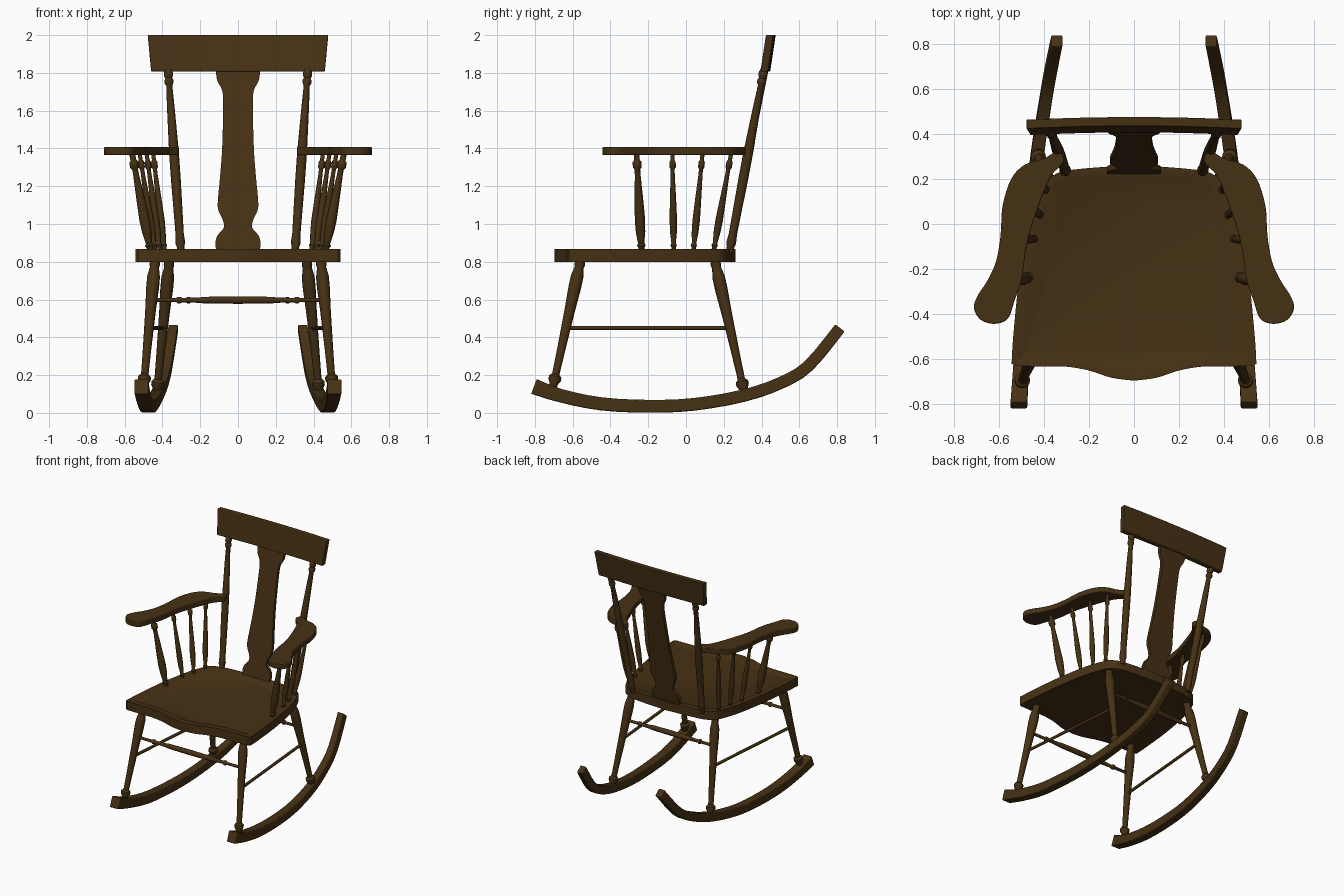
import bpy, bmesh, math
from mathutils import Vector

if "Cube" in bpy.data.objects:
    bpy.data.objects.remove(bpy.data.objects["Cube"])

wood = bpy.data.materials.new("dark brown wood")
wood.diffuse_color = (0.062, 0.031, 0.007, 1)
wood.use_nodes = True
wood.node_tree.nodes["Principled BSDF"].inputs["Base Color"].default_value = wood.diffuse_color


def finish(name, bm, mirror=False, bevel=0, angle=40):
    bmesh.ops.recalc_face_normals(bm, faces=bm.faces)
    me = bpy.data.meshes.new(name)
    bm.to_mesh(me)
    bm.free()
    ob = bpy.data.objects.new(name, me)
    bpy.context.collection.objects.link(ob)
    me.materials.append(wood)
    bpy.context.view_layer.objects.active = ob
    ob.select_set(True)
    bpy.ops.object.shade_smooth_by_angle(angle=math.radians(angle))
    ob.select_set(False)
    if bevel:
        b = ob.modifiers.new("bevel", 'BEVEL')
        b.width, b.segments, b.limit_method = bevel, 2, 'ANGLE'
        b.angle_limit = math.radians(50)
    if mirror:
        ob.modifiers.new("mirror", 'MIRROR')
    return ob


def lathe(name, p0, p1, profile, mirror=True, scale=1, n=14):
    """Turned part from p0 to p1; profile is (fraction along, radius)."""
    p0, p1 = Vector(p0), Vector(p1)
    q = (p1 - p0).to_track_quat('Z', 'Y')
    bm = bmesh.new()
    rings = []
    for t, r in profile:
        c = p0.lerp(p1, t)
        rings.append([bm.verts.new(c + q @ Vector((r * scale * math.cos(a), r * scale * math.sin(a), 0)))
                      for a in (2 * math.pi * i / n for i in range(n))])
    for a, b in zip(rings, rings[1:]):
        for i in range(n):
            bm.faces.new((a[i], a[(i + 1) % n], b[(i + 1) % n], b[i]))
    bm.faces.new(rings[0])
    bm.faces.new(rings[-1])
    return finish(name, bm, mirror)


def spline(pts, closed=False, k=4):
    """Catmull-Rom smoothing of a short list of points."""
    P = [Vector(p) for p in pts]
    n, out = len(P), []
    for i in range(n if closed else n - 1):
        g = (lambda j: P[j % n]) if closed else (lambda j: P[min(max(j, 0), n - 1)])
        a, b, c, d = g(i - 1), g(i), g(i + 1), g(i + 2)
        for s in range(k):
            t = s / k
            out.append(0.5 * (2 * b + (c - a) * t + (2 * a - 5 * b + 4 * c - d) * t * t
                              + (3 * b - a - 3 * c + d) * t ** 3))
    return out if closed else out + [P[-1]]


def slab(outline, place_low, place_high):
    """Prism from a 2D outline; returns the bmesh and its high cap."""
    bm = bmesh.new()
    lo = [bm.verts.new(place_low(p)) for p in outline]
    hi = [bm.verts.new(place_high(p)) for p in outline]
    n = len(lo)
    for i in range(n):
        bm.faces.new((lo[i], lo[(i + 1) % n], hi[(i + 1) % n], hi[i]))
    bm.faces.new(lo[::-1])
    return bm, bm.faces.new(hi)


# Seat: wavy front edge, rounded back, shallow dished top
front = spline([(0, -.695), (.1, -.682), (.2, -.65), (.3, -.633), (.4, -.632), (.53, -.63)])
side = spline([(.543, -.62), (.536, -.5), (.51, -.25), (.465, 0), (.415, .15), (.375, .205), (.28, .24), (0, .262)])
half = front + side
outline = half + [Vector((-p.x, p.y)) for p in half[-2:0:-1]]
bm, top = slab(outline, lambda p: (p.x, p.y, .80), lambda p: (p.x, p.y, .868))
bmesh.ops.recalc_face_normals(bm, faces=bm.faces)
bmesh.ops.inset_region(bm, faces=[top], thickness=.045)
bmesh.ops.inset_region(bm, faces=[top], thickness=.015, depth=-.008)
finish("seat", bm, angle=30)

# Rockers: bent bars, tapering and toeing in towards the back
path = spline([(.511, -.805, .14), (.502, -.66, .09), (.488, -.45, .048), (.475, -.2, .035), (.458, .04, .045),
               (.43, .3, .09), (.40, .5, .158), (.375, .65, .25), (.342, .815, .45)], k=3)
bm = bmesh.new()
prev = None
for i, c in enumerate(path):
    t = path[min(i + 1, len(path) - 1)] - path[max(i - 1, 0)]
    up = Vector((0, -t.z, t.y)).normalized()
    f = i / (len(path) - 1)
    w, h = .037 - .012 * f, .036 - .005 * f + .006 * max(0, 1 - f * 8)
    ring = [bm.verts.new(c + Vector((sx * w, 0, 0)) + up * sz * h)
            for sx, sz in ((-1, -1), (1, -1), (1, 1), (-1, 1))]
    if prev:
        for j in range(4):
            bm.faces.new((prev[j], prev[(j + 1) % 4], ring[(j + 1) % 4], ring[j]))
    else:
        bm.faces.new(ring)
    prev = ring
bm.faces.new(prev)
finish("rocker", bm, mirror=True, bevel=.006)

# Turned legs, bottom to top
leg = [(0, .02), (.06, .022), (.09, .034), (.115, .034), (.135, .02), (.16, .02), (.3, .022), (.6, .028),
       (.78, .034), (.86, .034), (.91, .027), (.93, .024), (.95, .028), (1, .024)]
lathe("front_leg", (.502, -.71, .11), (.438, -.555, .82), leg)
lathe("back_leg", (.432, .315, .08), (.362, .15, .82), leg)

# Stretchers between the legs
cross = [(0, .011), (.14, .011), (.15, .018), (.165, .018), (.175, .012), (.28, .015), (.3, .018), (.5, .02),
         (.7, .018), (.72, .015), (.825, .012), (.835, .018), (.85, .018), (.86, .011), (1, .011)]
lathe("front_stretcher", (-.455, -.605, .597), (.455, -.605, .597), cross, mirror=False)
lathe("back_stretcher", (-.383, .2, .597), (.383, .2, .597), cross, mirror=False)
lathe("side_stretcher", (.471, -.635, .45), (.397, .232, .45), [(0, .011), (1, .011)])

# Back posts
post = [(0, .02), (.03, .02), (.05, .026), (.08, .024), (.1, .022), (.4, .026), (.55, .026), (.8, .02), (.91, .016),
        (.925, .024), (.94, .024), (.95, .018), (.965, .024), (.98, .024), (1, .018)]
lathe("back_post", (.302, .23, .85), (.37, .413, 1.82), post)

# Shaped splat, leaning with the posts
lean = lambda z: .235 + (z - .87) * .2
prof = spline([(.115, .86), (.12, .90), (.108, .94), (.076, .98), (.08, 1.02), (.103, 1.07), (.107, 1.12),
               (.095, 1.25), (.084, 1.4), (.079, 1.6), (.082, 1.7), (.11, 1.76), (.118, 1.82)])
outline = prof + [Vector((-p.x, p.y)) for p in reversed(prof)]
bm, _ = slab(outline, lambda p: (p.x, lean(p.y) - .013, p.y), lambda p: (p.x, lean(p.y) + .013, p.y))
finish("back_splat", bm)

# Crest rail: gently bowed, wider at the top
bm = bmesh.new()
rings = []
for i in range(13):
    u = i / 6 - 1
    bow = .012 * (1 - u * u)
    rings.append([bm.verts.new((u * w, y + bow, z)) for w, y, z in
                  ((.46, .394, 1.808), (.46, .434, 1.808), (.478, .463, 2.0), (.478, .423, 2.0))])
for a, b in zip(rings, rings[1:]):
    for j in range(4):
        bm.faces.new((a[j], a[(j + 1) % 4], b[(j + 1) % 4], b[j]))
bm.faces.new(rings[0])
bm.faces.new(rings[-1])
finish("crest_rail", bm, bevel=.004)

# Arms with scrolled hand rests
arm = spline([(.62, -.443), (.68, -.425), (.71, -.375), (.695, -.32), (.65, -.25), (.612, -.165), (.592, -.05),
              (.583, .08), (.545, .2), (.485, .263), (.4, .29), (.335, .325), (.312, .275), (.37, .21), (.43, .06),
              (.475, -.09), (.497, -.24), (.53, -.34), (.56, -.42)], closed=True)
bm, _ = slab(arm, lambda p: (p.x, p.y, 1.365), lambda p: (p.x, p.y, 1.407))
finish("arm", bm, mirror=True, bevel=.005)

# Arm spindles, the front one heavier
spindle = [(0, .012), (.05, .012), (.07, .017), (.09, .012), (.2, .018), (.32, .02), (.5, .017), (.78, .011),
           (.83, .011), (.85, .017), (.9, .017), (.92, .011), (1, .011)]
for name, x0, x1, y0, y1, s in (("arm_support", .462, .562, -.235, -.262, 1.4), ("spindle_1", .437, .522, -.065, -.072, 1),
                                ("spindle_2", .412, .485, .038, .088, 1), ("spindle_3", .388, .45, .145, .24, 1)):
    lathe(name, (x0, y0, .85), (x1, y1, 1.38), spindle, scale=s)
